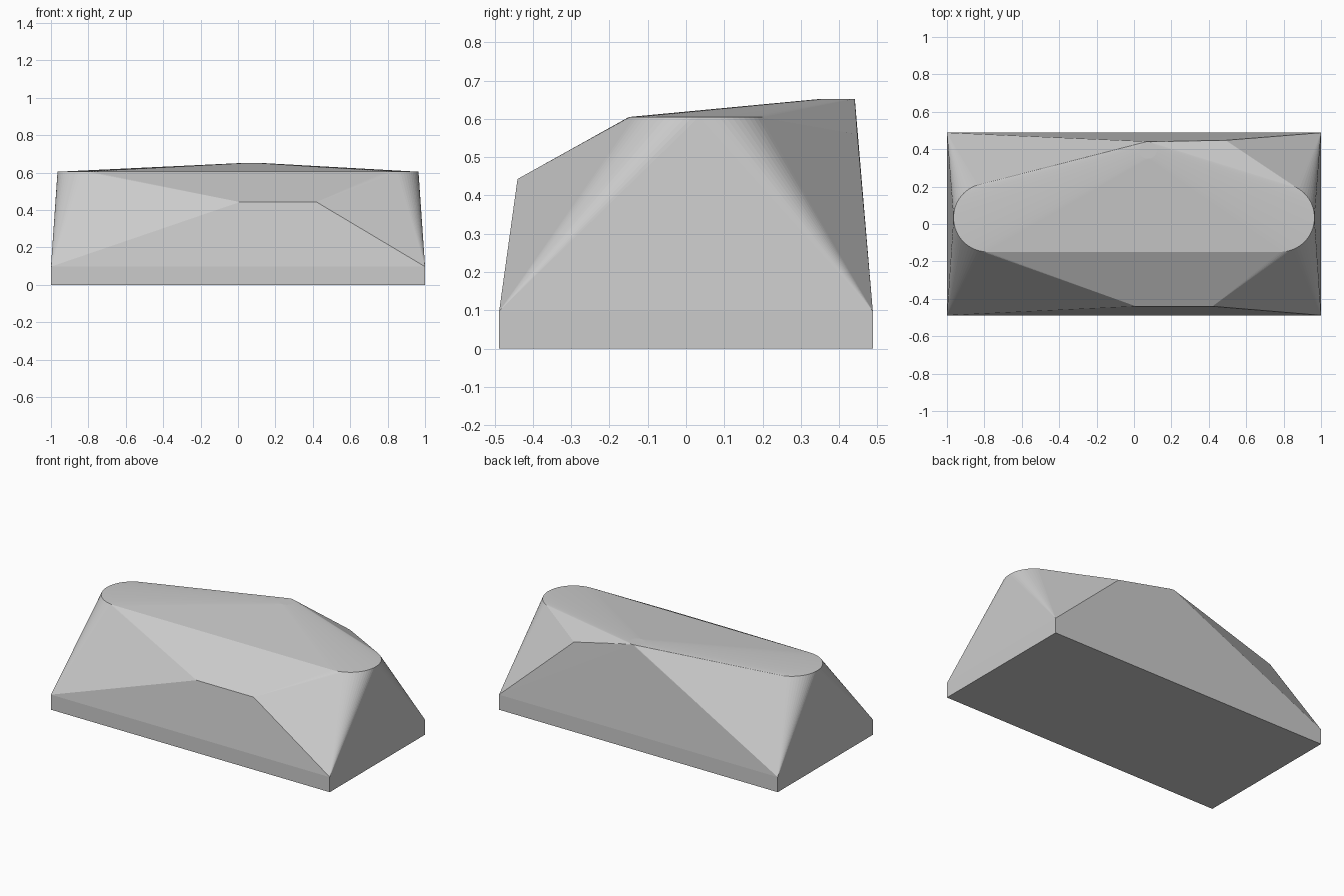
import bpy, bmesh
from math import cos, sin, tau

if "Cube" in bpy.data.objects:
    bpy.data.objects.remove(bpy.data.objects["Cube"])

bm = bmesh.new()


def add_points(points):
    for p in points:
        bm.verts.new(p)


def add_circle(cx, cy, z, r, n):
    add_points((cx + r * cos(tau * i / n), cy + r * sin(tau * i / n), z)
               for i in range(n))


# rectangular plinth with short vertical sides
add_points((x, y, z) for x in (-1, 1) for y in (-0.488, 0.488) for z in (0, 0.0975))

# rounded ends of the top
for side in (-1, 1):
    add_circle(side * 0.782, 0.034, 0.605, 0.183, 64)

# small rounded peak at the back
add_circle(0.075, 0.395, 0.652, 0.046, 32)

# front ledge and back shoulder
add_points([(0.01, -0.44, 0.443), (0.42, -0.44, 0.443), (0.49, 0.4475, 0.56)])

# wrap everything in one faceted skin
res = bmesh.ops.convex_hull(bm, input=bm.verts[:])
loose = {g for g in res["geom_interior"] + res["geom_unused"]
         if isinstance(g, bmesh.types.BMVert)}
bmesh.ops.delete(bm, geom=list(loose), context='VERTS')
bmesh.ops.dissolve_limit(bm, angle_limit=0.002, verts=bm.verts[:], edges=bm.edges[:])
bmesh.ops.recalc_face_normals(bm, faces=bm.faces[:])

mesh = bpy.data.meshes.new("faceted_block")
bm.to_mesh(mesh)
bm.free()
block = bpy.data.objects.new("faceted_block", mesh)
bpy.context.collection.objects.link(block)
